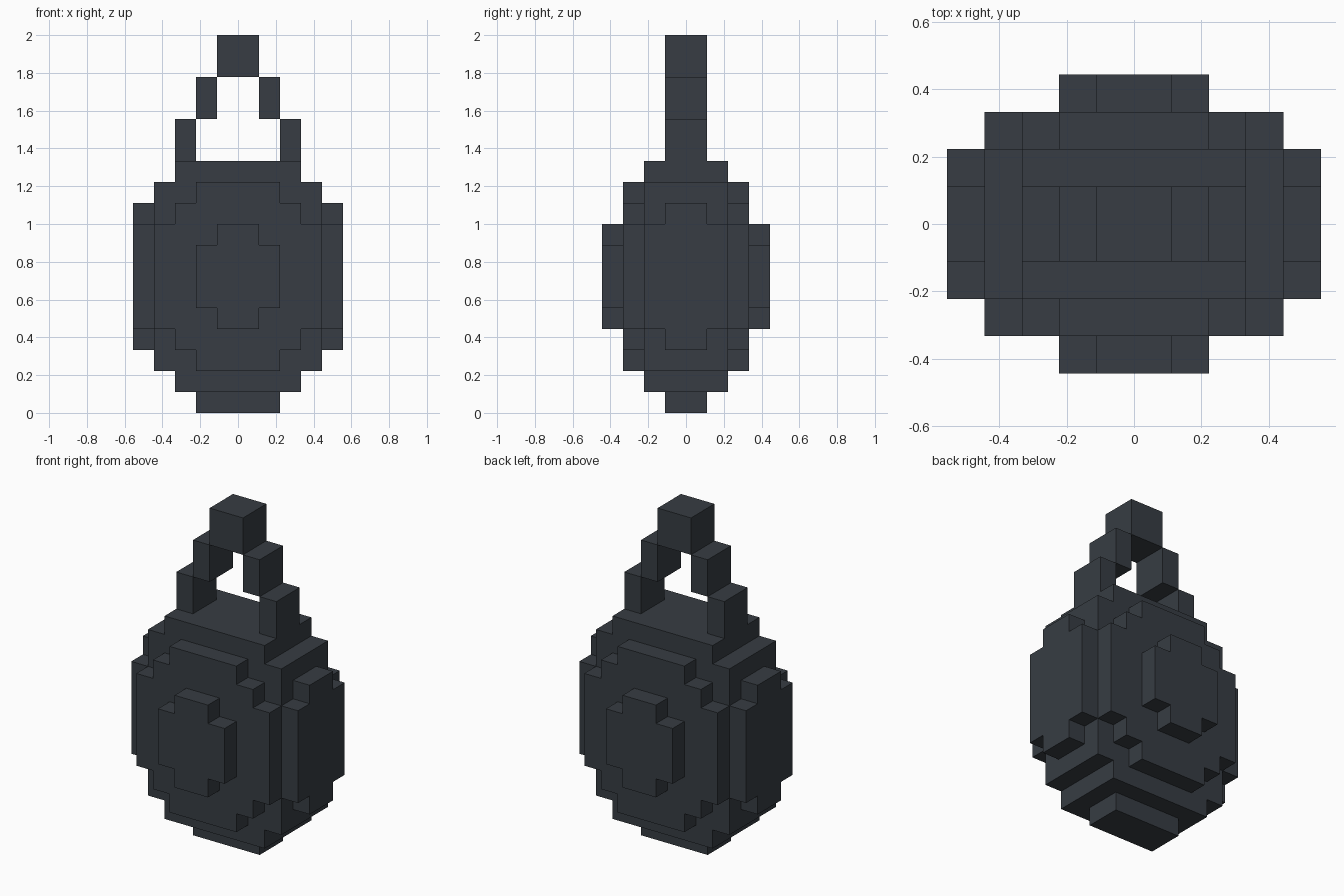
import bpy
import bmesh
from mathutils import Vector

cube = bpy.data.objects.get("Cube")
if cube:
    bpy.data.objects.remove(cube, do_unlink=True)

U = 1 / 9  # one block

slate = bpy.data.materials.new("dark slate")
slate.use_nodes = True
colour = (0.038, 0.046, 0.056, 1)
slate.diffuse_color = colour
slate.node_tree.nodes["Principled BSDF"].inputs["Base Color"].default_value = colour


def block_object(name, boxes):
    """Join boxes (x0, x1, y0, y1, z0, z1), in blocks, into one clean outer shell."""
    cells = {(x, y, z)
             for x0, x1, y0, y1, z0, z1 in boxes
             for x in range(x0, x1) for y in range(y0, y1) for z in range(z0, z1)}
    bm = bmesh.new()
    for cell in cells:
        for axis in range(3):
            for sign in (-1, 1):
                beside = list(cell)
                beside[axis] += sign
                if tuple(beside) in cells:
                    continue
                a, b = (axis + 1) % 3, (axis + 2) % 3
                corners = []
                for da, db in ((0, 0), (1, 0), (1, 1), (0, 1))[::sign]:
                    p = Vector(cell)
                    p[axis] += sign > 0
                    p[a] += da
                    p[b] += db
                    corners.append(bm.verts.new(p * U))
                bm.faces.new(corners)
    bmesh.ops.remove_doubles(bm, verts=bm.verts[:], dist=U / 100)
    bmesh.ops.dissolve_limit(bm, angle_limit=0.01, verts=bm.verts[:], edges=bm.edges[:])
    mesh = bpy.data.meshes.new(name)
    bm.to_mesh(mesh)
    bm.free()
    mesh.materials.append(slate)
    obj = bpy.data.objects.new(name, mesh)
    bpy.context.collection.objects.link(obj)
    return obj


def centred(hx, hy, z0, z1):
    return (-hx, hx, -hy, hy, z0, z1)


# Rounded body: stepped base and cap, core, then stepped bulges on all sides
block_object("body", [
    centred(2, 1, 0, 1), centred(3, 2, 1, 12),
    centred(4, 2, 2, 11),
    centred(2, 3, 2, 11), centred(3, 3, 3, 10), centred(4, 3, 4, 9),
    centred(5, 1, 3, 10), centred(5, 2, 4, 9),
    centred(1, 4, 4, 9), centred(2, 4, 5, 8),
])

# Stepped hanging loop
for side, x in (("left", 1), ("right", -2)):
    outward = 1 if x > 0 else -1
    block_object(side + "_upper_link", [(x, x + 1, -1, 1, 14, 16)])
    block_object(side + "_lower_link", [(x + outward, x + outward + 1, -1, 1, 12, 14)])
block_object("loop_top", [centred(1, 1, 16, 18)])
